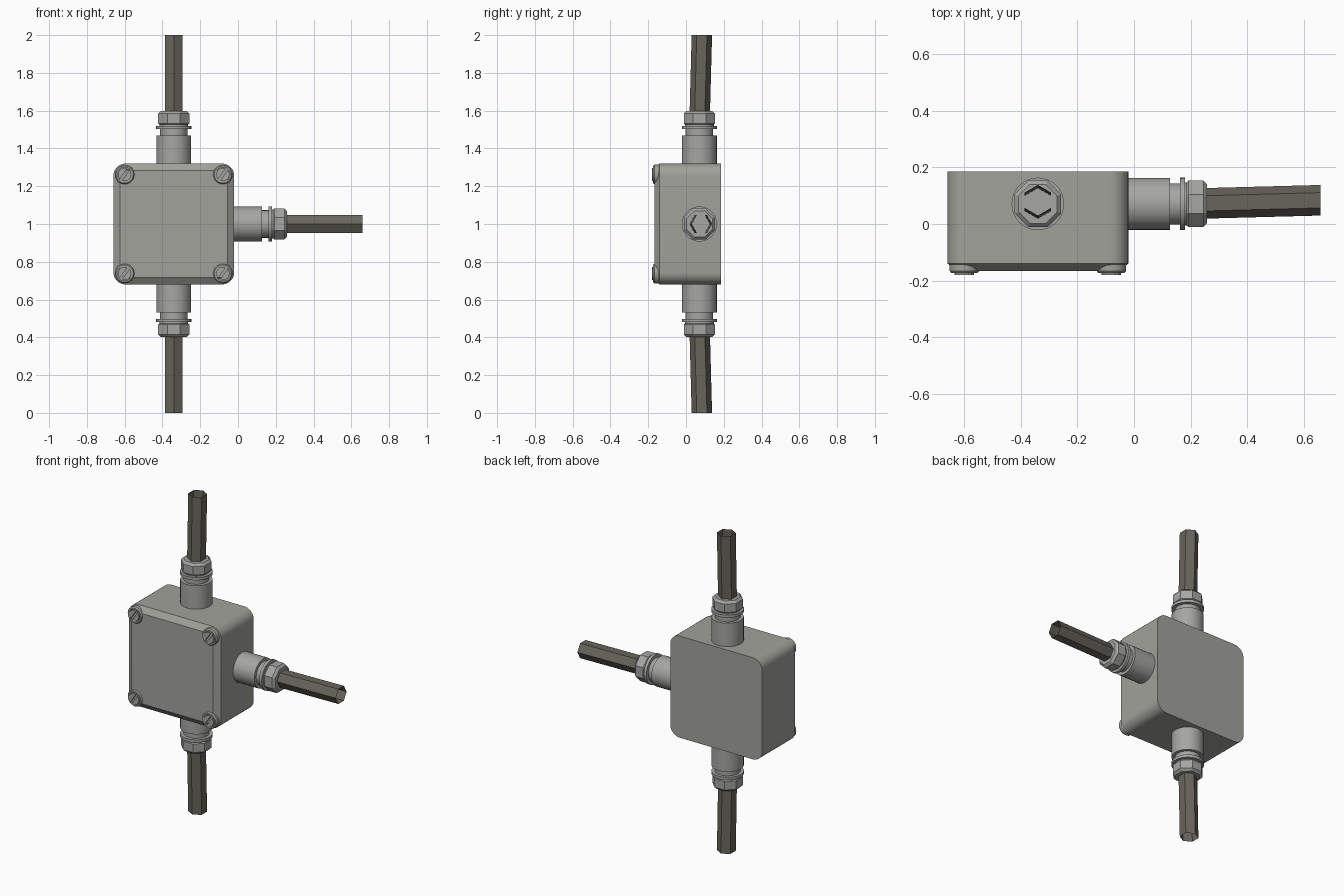
import bpy, bmesh, math
from mathutils import Matrix, Vector

if "Cube" in bpy.data.objects:
    bpy.data.objects.remove(bpy.data.objects["Cube"])


def material(name, rgb):
    m = bpy.data.materials.new(name)
    m.diffuse_color = (*rgb, 1)
    m.use_nodes = True
    m.node_tree.nodes["Principled BSDF"].inputs["Base Color"].default_value = m.diffuse_color
    return m


BOX_GREY = material("box grey", (0.36, 0.36, 0.33))
GLAND_GREY = material("gland grey", (0.38, 0.38, 0.36))
CABLE_GREY = material("cable dark grey", (0.14, 0.13, 0.105))

CX, CY, CZ = -0.34, 0.071, 1.0      # box centre, with gland axis depth
HALF = 0.32                         # half width of the box


def loft(name, loops, mat, matrix=None, cap_start=True, cap_end=True, smooth=True):
    """Skin a list of closed point loops of equal length."""
    bm = bmesh.new()
    rings = [[bm.verts.new(p) for p in loop] for loop in loops]
    n = len(rings[0])
    for a, b in zip(rings, rings[1:]):
        for i in range(n):
            j = (i + 1) % n
            bm.faces.new((a[i], a[j], b[j], b[i]))
    if cap_start:
        bm.faces.new(rings[0][::-1])
    if cap_end:
        bm.faces.new(rings[-1])
    if matrix:
        bm.transform(matrix)
    bmesh.ops.recalc_face_normals(bm, faces=bm.faces)
    mesh = bpy.data.meshes.new(name)
    bm.to_mesh(mesh)
    bm.free()
    ob = bpy.data.objects.new(name, mesh)
    bpy.context.collection.objects.link(ob)
    mesh.materials.append(mat)
    if smooth:
        bpy.ops.object.select_all(action='DESELECT')
        ob.select_set(True)
        bpy.context.view_layer.objects.active = ob
        bpy.ops.object.shade_smooth_by_angle(angle=math.radians(30))
    return ob


def ring(r, z, n, phase=0.0, shift=0.0):
    return [(r * math.cos(phase + 2 * math.pi * i / n),
             r * math.sin(phase + 2 * math.pi * i / n) + shift, z) for i in range(n)]


def turned(name, profile, mat, matrix, n=32):
    return loft(name, [ring(r, z, n) for r, z in profile], mat, matrix)


def rounded_square(half, radius, y, steps=8):
    pts = []
    for q, (sx, sz) in enumerate(((1, 1), (-1, 1), (-1, -1), (1, -1))):
        for i in range(steps + 1):
            a = math.pi / 2 * (q + i / steps)
            pts.append((CX + sx * (half - radius) + radius * math.cos(a), y,
                        CZ + sz * (half - radius) + radius * math.sin(a)))
    return pts


# Box with rounded corners and a chamfered lid front
loft("junction_box", [rounded_square(HALF, 0.065, 0.185),
                      rounded_square(HALF, 0.065, -0.14),
                      rounded_square(HALF - 0.036, 0.04, -0.167)], BOX_GREY)

# Lid screws: a raised cup at each corner holding a slotted head
to_front = Matrix.Rotation(math.pi / 2, 4, 'X')
for sx in (-1, 1):
    for sz in (-1, 1):
        tag = ("left", "right")[sx > 0] + "_" + ("lower", "upper")[sz > 0]
        place = Matrix.Translation((CX + sx * 0.26, 0, CZ + sz * 0.262)) @ to_front
        turned("screw_cup_" + tag, [(0.052, 0.13), (0.052, 0.166), (0.046, 0.174),
                                    (0.038, 0.174), (0.038, 0.164)], BOX_GREY, place)
        # two half discs leave the slot between them
        for k in (0, 1):
            arc = [(0.035 * math.cos(a), 0.035 * math.sin(a))
                   for a in (0.2 + (math.pi - 0.4) * i / 12 for i in range(13))]
            turn = Matrix.Rotation(math.radians(55) + k * math.pi, 4, 'Z')
            loft(f"screw_head_{tag}_{k + 1}",
                 [[(x, y, z) for x, y in arc] for z in (0.16, 0.18)],
                 GLAND_GREY, place @ turn)

# Cable outlets: local z runs outward, local y stays world y
outlets = {
    "top": Matrix.Translation((CX, CY, CZ + HALF)),
    "bottom": Matrix.Translation((CX, CY, CZ - HALF)) @ Matrix.Diagonal((1, 1, -1, 1)),
    "right": Matrix.Translation((CX + HALF, CY, CZ)) @ Matrix.Rotation(math.pi / 2, 4, 'Y'),
}
for tag, place in outlets.items():
    # socket, neck and flange
    turned("gland_socket_" + tag, [(0.092, -0.01), (0.092, 0.148), (0.073, 0.148),
                                   (0.073, 0.182), (0.093, 0.182), (0.093, 0.2),
                                   (0.076, 0.2), (0.076, 0.215)], GLAND_GREY, place)
    # eight-sided clamping nut
    loft("gland_nut_" + tag, [ring(r, z, 8, math.pi / 8) for r, z in
                              ((0.082, 0.206), (0.089, 0.212), (0.089, 0.265), (0.074, 0.279))],
         GLAND_GREY, place, smooth=False)
    # six-sided open cable stub leaning slightly back
    loft("cable_" + tag, [ring(0.054, 0.27, 6, math.pi / 6, 0.002),
                          ring(0.054, 0.68, 6, math.pi / 6, 0.013)],
         CABLE_GREY, place, cap_start=False, cap_end=False, smooth=False)
    ob = bpy.data.objects["cable_" + tag]
    # keep the open tube's faces pointing outward
    axis = place @ Vector((0, 0, 0.47))
    if sum((p.center - axis).dot(p.normal) for p in ob.data.polygons) < 0:
        ob.data.flip_normals()
